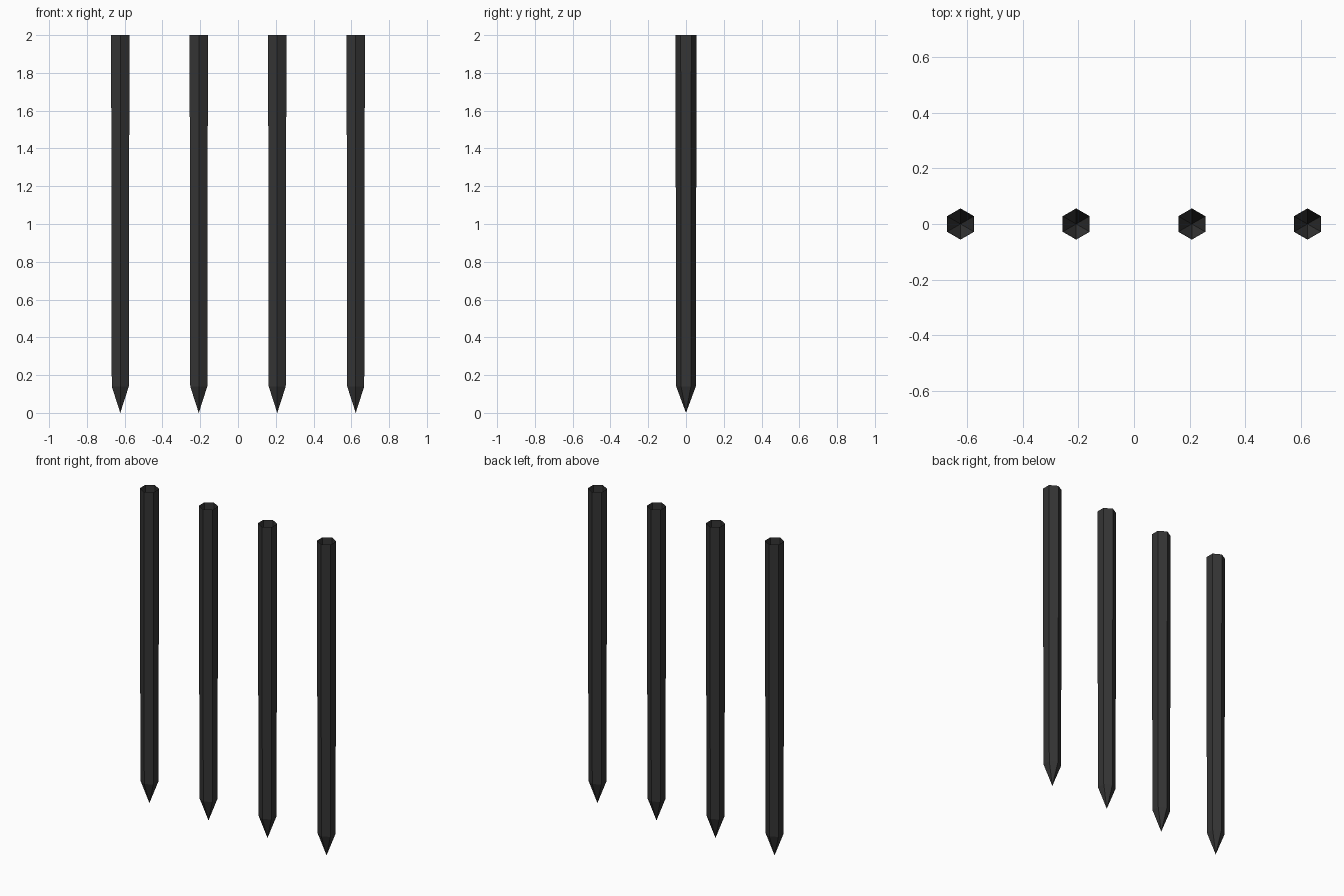
import bpy, bmesh
from math import cos, sin, pi

if "Cube" in bpy.data.objects:
    bpy.data.objects.remove(bpy.data.objects["Cube"])

SIDES = 6
# (radius, height) rings of one spike, open at the top
RINGS = [(0.052, 0.14), (0.056, 2.0)]

mat = bpy.data.materials.new("dark_iron")
mat.diffuse_color = (0.035, 0.035, 0.035, 1)
mat.use_nodes = True
mat.node_tree.nodes["Principled BSDF"].inputs["Base Color"].default_value = mat.diffuse_color


def spike_mesh():
    bm = bmesh.new()
    tip = bm.verts.new((0, 0, 0))
    rings = []
    for r, z in RINGS:
        rings.append([bm.verts.new((r * cos(pi / 2 + 2 * pi * i / SIDES),
                                    r * sin(pi / 2 + 2 * pi * i / SIDES), z))
                      for i in range(SIDES)])
    low, high = rings
    for i in range(SIDES):
        j = (i + 1) % SIDES
        bm.faces.new((tip, low[j], low[i]))               # pointed end
        bm.faces.new((low[i], low[j], high[j], high[i]))  # tapered shaft
    me = bpy.data.meshes.new("spike")
    bm.to_mesh(me)
    bm.free()
    me.materials.append(mat)
    return me


# Row of four identical spikes
mesh = spike_mesh()
for n in range(4):
    ob = bpy.data.objects.new(f"spike_{n + 1}", mesh)
    ob.location.x = (n - 1.5) * 0.4155
    bpy.context.collection.objects.link(ob)
